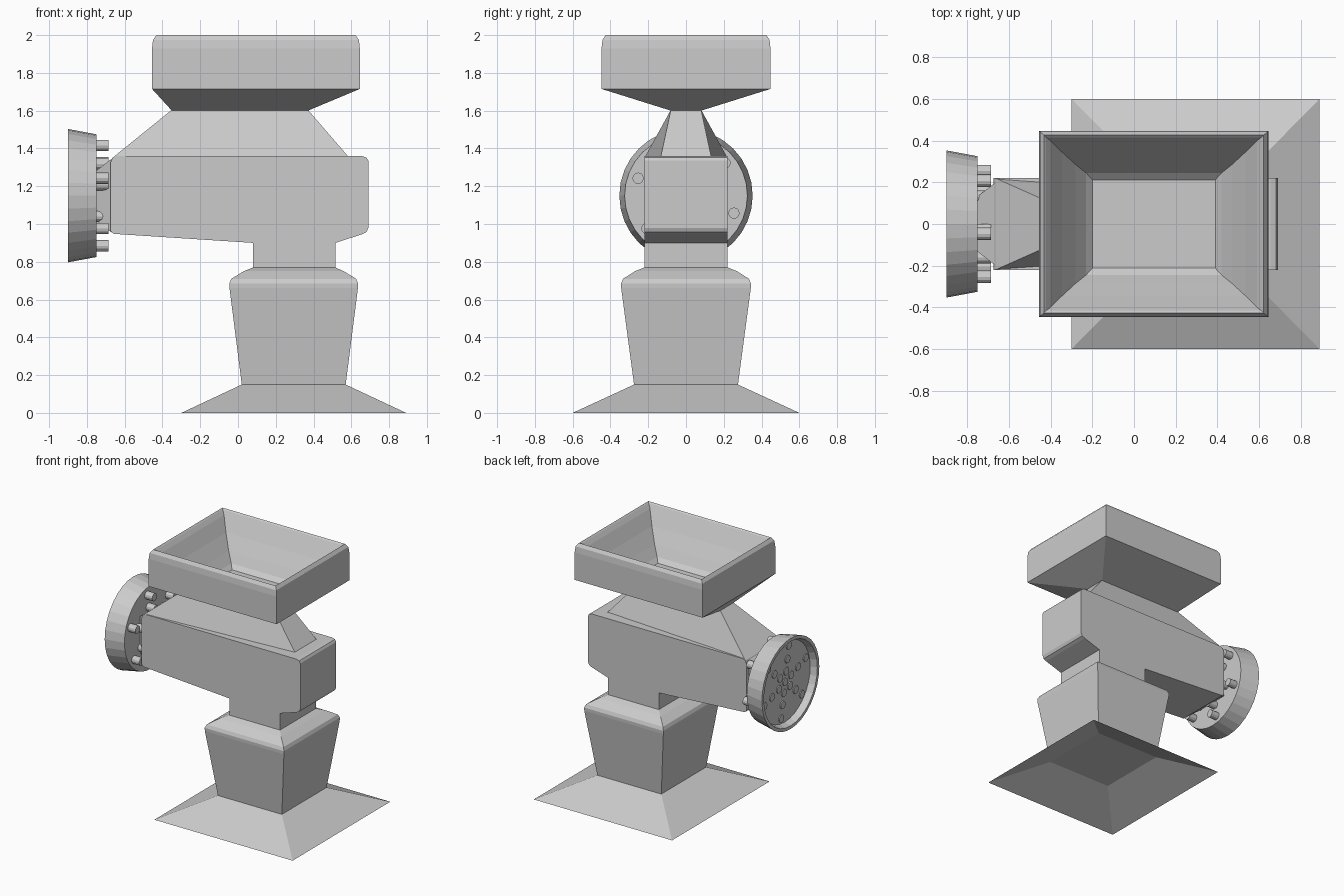
import bpy, bmesh, math


def finish(name, bm):
    bmesh.ops.remove_doubles(bm, verts=bm.verts, dist=1e-5)
    bmesh.ops.recalc_face_normals(bm, faces=bm.faces)
    me = bpy.data.meshes.new(name)
    bm.to_mesh(me)
    bm.free()
    ob = bpy.data.objects.new(name, me)
    bpy.context.collection.objects.link(ob)
    return ob


def loft(name, rings, cap_start=True, cap_end=True):
    """Skin a list of equal-length point rings."""
    bm = bmesh.new()
    rows = [[bm.verts.new(p) for p in r] for r in rings]
    n = len(rows[0])
    for a, b in zip(rows, rows[1:]):
        for i in range(n):
            j = (i + 1) % n
            bm.faces.new((a[i], a[j], b[j], b[i]))
    if cap_start:
        bm.faces.new(rows[0])
    if cap_end:
        bm.faces.new(rows[-1])
    return finish(name, bm)


def rect(x0, x1, hy, z):
    return [(x0, -hy, z), (x1, -hy, z), (x1, hy, z), (x0, hy, z)]


def circle(x, r, cy=0.0, cz=1.15, n=32):
    return [(x, cy + r * math.cos(2 * math.pi * i / n),
             cz + r * math.sin(2 * math.pi * i / n)) for i in range(n)]


# Flared foot, open underneath
loft("foot", [rect(-0.30, 0.89, 0.60, 0), rect(0.02, 0.57, 0.275, 0.15)], False, False)

# Tapered pedestal with a chamfered shoulder
loft("pedestal", [rect(0.02, 0.57, 0.275, 0.15), rect(-0.045, 0.635, 0.343, 0.66),
                  rect(-0.046, 0.636, 0.344, 0.685), rect(-0.035, 0.625, 0.333, 0.71),
                  rect(0.03, 0.56, 0.27, 0.75), rect(0.08, 0.515, 0.22, 0.77)])

# Body and neck: one side profile extruded across y
outline = [(0.08, 0.76), (0.515, 0.76), (0.515, 0.90), (0.655, 0.945), (0.68, 0.957),
           (0.69, 0.98), (0.69, 1.335), (0.68, 1.352), (0.655, 1.36), (-0.64, 1.36),
           (-0.665, 1.35), (-0.675, 1.325), (-0.675, 0.965), (-0.66, 0.948), (0.08, 0.90)]
loft("body", [[(x, y, z) for x, z in outline] for y in (-0.22, 0.22)])

# Tapered throat from body to hopper
loft("throat", [[(-0.665, -0.22, 1.35), (0.59, -0.135, 1.35), (0.59, 0.135, 1.35),
                 (-0.665, 0.22, 1.35)],
                rect(-0.35, 0.37, 0.08, 1.605)])

# Hopper: outer skin, rim and curved inner walls
loft("hopper", [rect(-0.35, 0.37, 0.08, 1.60), rect(-0.455, 0.645, 0.447, 1.715),
                rect(-0.455, 0.645, 0.447, 1.93), rect(-0.45, 0.64, 0.442, 1.975),
                rect(-0.432, 0.622, 0.426, 2.0), rect(-0.422, 0.612, 0.416, 1.99),
                rect(-0.40, 0.59, 0.40, 1.96), rect(-0.345, 0.535, 0.345, 1.86),
                rect(-0.28, 0.47, 0.285, 1.76), rect(-0.23, 0.42, 0.245, 1.69),
                rect(-0.20, 0.39, 0.212, 1.66)])

# Short collar joining body and plate
loft("collar", [[(x, -h, 1.15 - h), (x, h, 1.15 - h), (x, h, 1.15 + h), (x, -h, 1.15 + h)]
                for x, h in ((-0.67, 0.195), (-0.76, 0.125))])

# Round end plate with a raised rim
loft("end_plate", [circle(-0.75, 0.325), circle(-0.90, 0.353),
                   circle(-0.90, 0.328), circle(-0.85, 0.312)])

# Pegs through the plate: six arms of three, plus a centre one
spots = [(0, 0)] + [(r, math.radians(40 + 60 * k)) for r in (0.08, 0.17, 0.27) for k in range(6)]
for i, (r, a) in enumerate(spots):
    cy, cz = r * math.cos(a), 1.15 + r * math.sin(a)
    loft(f"peg_{i}", [circle(x, 0.03, cy, cz, 12) for x in (-0.857, -0.685)])
